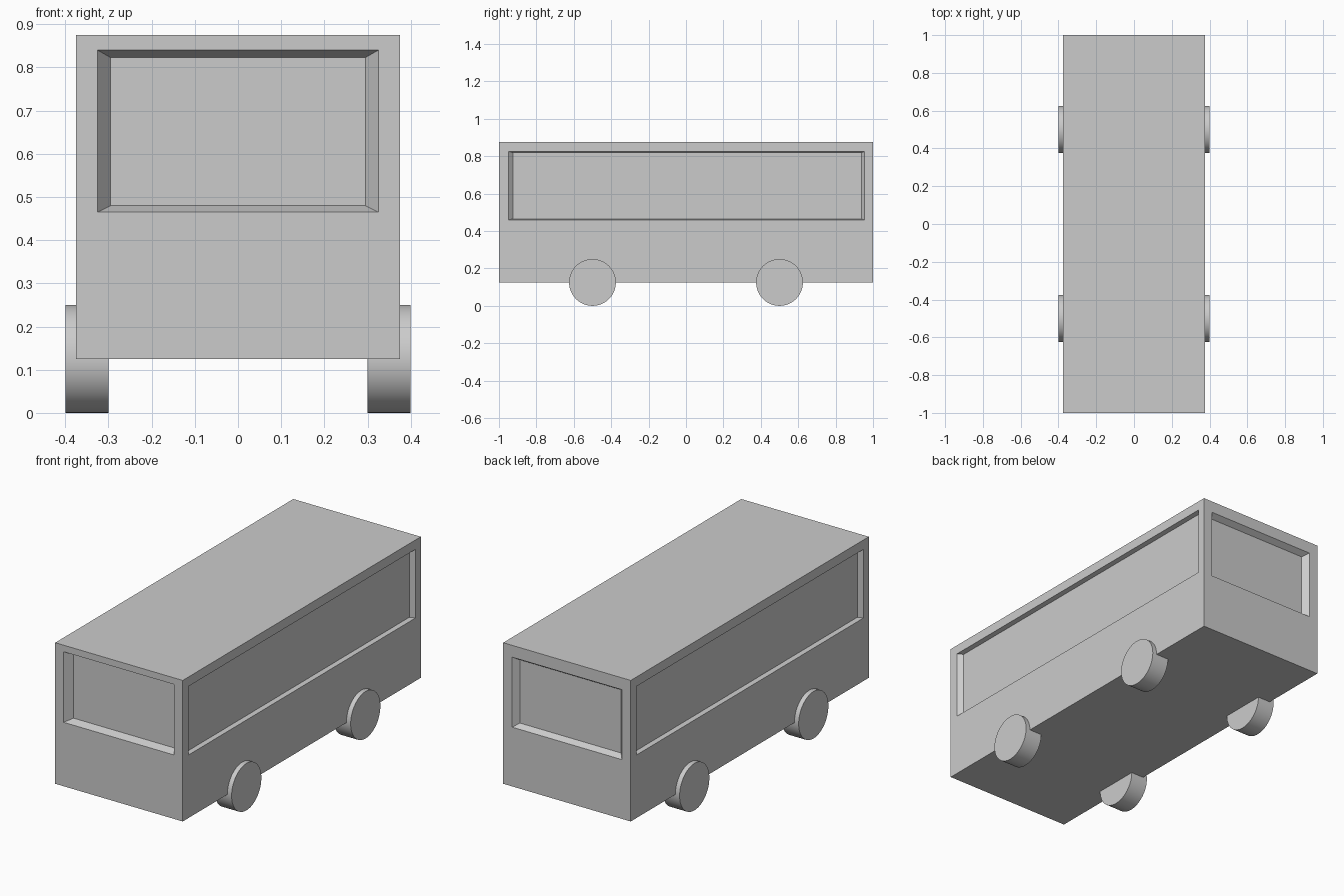
import bpy, bmesh, math
from mathutils import Vector

if "Cube" in bpy.data.objects:
    bpy.data.objects.remove(bpy.data.objects["Cube"])


def place_loop(face, axis, rect, inward):
    """Fit a face's four corners to a rectangle (u0, u1, z0, z1) and push it in."""
    u0, u1, z0, z1 = rect
    mid = face.calc_center_median()
    for v in face.verts:
        v.co[axis] = u0 if v.co[axis] < mid[axis] else u1
        v.co.z = z0 if v.co.z < mid.z else z1
        v.co += inward


def recess(bm, normal, outer, inner, depth):
    """Sink a bevelled window into the wall facing the given direction."""
    n = Vector(normal)
    bm.normal_update()
    face = max(bm.faces, key=lambda f: (f.normal.dot(n) > 0.99, f.calc_area()))
    axis = 0 if abs(n.y) > 0.5 else 1
    for rect, d in ((outer, 0.0), (inner, depth)):
        bmesh.ops.inset_individual(bm, faces=[face], thickness=0.01)
        place_loop(face, axis, rect, -n * d)


# Body: a box with a sunken window on each wall
bm = bmesh.new()
bmesh.ops.create_cube(bm, size=1.0)
bmesh.ops.scale(bm, vec=(0.75, 2.0, 0.75), verts=bm.verts)
bmesh.ops.translate(bm, vec=(0, 0, 0.5), verts=bm.verts)

recess(bm, (0, -1, 0), (-0.325, 0.325, 0.465, 0.84), (-0.295, 0.295, 0.48, 0.823), 0.04)
recess(bm, (0, 1, 0), (-0.323, 0.323, 0.44, 0.812), (-0.297, 0.297, 0.457, 0.793), 0.03)
recess(bm, (1, 0, 0), (-0.95, 0.955, 0.46, 0.825), (-0.925, 0.937, 0.465, 0.819), 0.023)
recess(bm, (-1, 0, 0), (-0.955, 0.95, 0.46, 0.825), (-0.937, 0.925, 0.465, 0.819), 0.023)

mesh = bpy.data.meshes.new("bus_body")
bm.to_mesh(mesh)
bm.free()
bpy.context.collection.objects.link(bpy.data.objects.new("bus_body", mesh))

# Wheels: four short cylinders, poking slightly out of the sides
for side, x in (("left", -0.35), ("right", 0.35)):
    for end, y in (("front", -0.5), ("back", 0.5)):
        bpy.ops.mesh.primitive_cylinder_add(
            vertices=64, radius=0.125, depth=0.1,
            location=(x, y, 0.125), rotation=(0, math.pi / 2, 0))
        bpy.context.object.name = f"{end}_{side}_wheel"
        bpy.ops.object.shade_smooth_by_angle(angle=math.radians(30))
